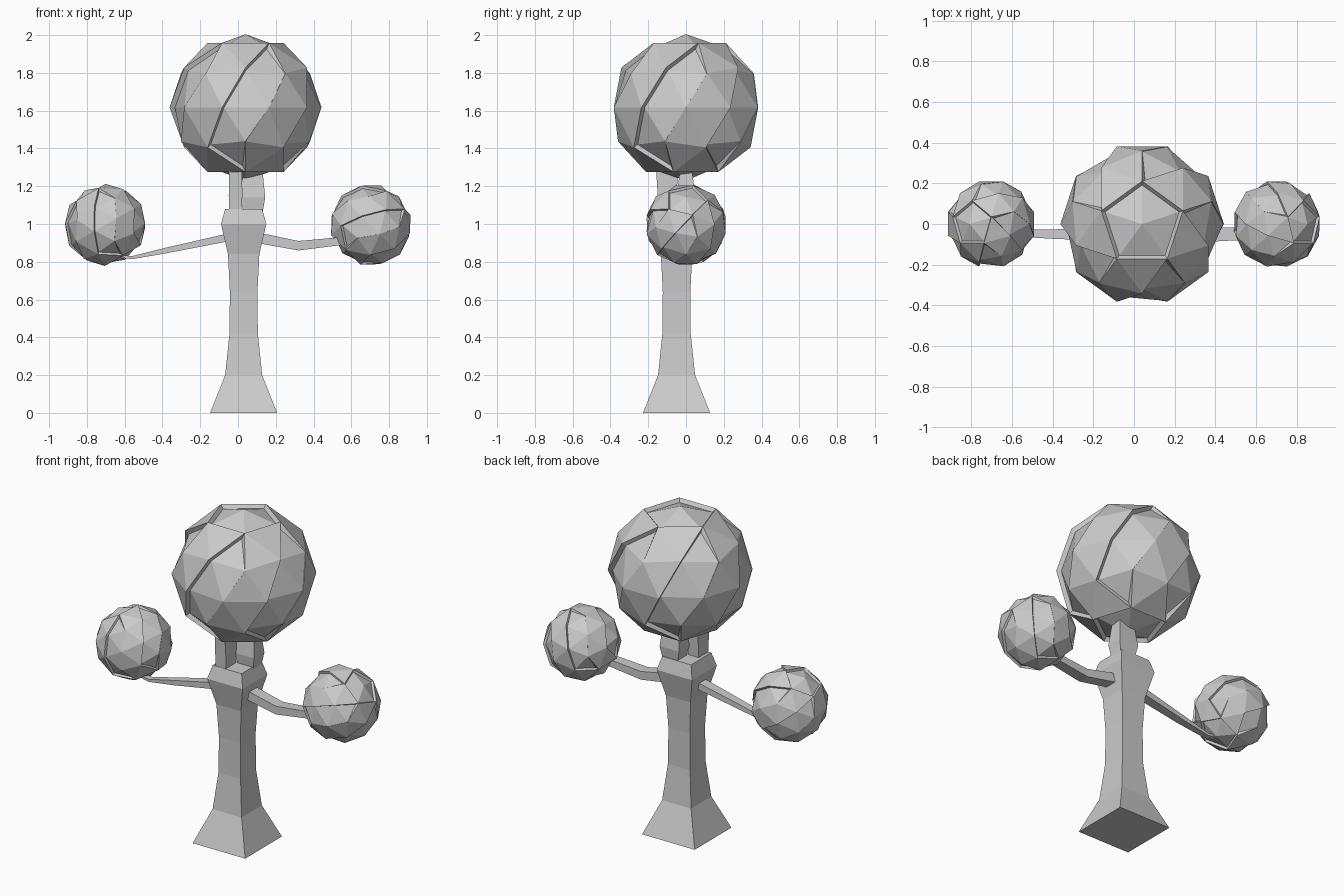
import bpy
import bmesh
import math
from mathutils import Matrix, Vector

cube = bpy.data.objects.get("Cube")
if cube:
    bpy.data.objects.remove(cube, do_unlink=True)

grey = bpy.data.materials.new("stone grey")
grey.use_nodes = True
colour = (0.6, 0.6, 0.6, 1)
grey.diffuse_color = colour
grey.node_tree.nodes["Principled BSDF"].inputs["Base Color"].default_value = colour


def finish(bm, name):
    bmesh.ops.recalc_face_normals(bm, faces=bm.faces)
    mesh = bpy.data.meshes.new(name)
    bm.to_mesh(mesh)
    bm.free()
    mesh.materials.append(grey)
    bpy.context.collection.objects.link(bpy.data.objects.new(name, mesh))


def loft(name, sections, u, v):
    """Square tube through (centre, half width along u, half width along v)."""
    bm = bmesh.new()
    u, v = Vector(u), Vector(v)
    rings = []
    for centre, a, b in sections:
        c = Vector(centre)
        rings.append([bm.verts.new(c + u * a * i + v * b * j)
                      for i, j in ((-1, -1), (1, -1), (1, 1), (-1, 1))])
    for low, high in zip(rings, rings[1:]):
        for k in range(4):
            n = (k + 1) % 4
            bm.faces.new((low[k], low[n], high[n], high[k]))
    bm.faces.new(rings[0])
    bm.faces.new(rings[-1])
    finish(bm, name)


def turn_gap(co, target):
    """Angle in degrees to the target within a fivefold sector."""
    angle = math.degrees(math.atan2(co.y, co.x)) + 126
    return abs((angle - target + 36) % 72 - 36)


def ball(name, centre, radius, tilt):
    """Faceted ball with sunken caps and five sunken spiral bands."""
    bm = bmesh.new()
    bmesh.ops.create_icosphere(bm, subdivisions=2, radius=1)
    bm.transform(Matrix.Rotation(math.pi / 2, 4, 'Z'))
    sunken = []
    for f in bm.faces:
        c = f.calc_center_median()
        if abs(c.z) > 0.8 or (abs(c.z) < 0.68 and turn_gap(c, 36 + 36 * c.z) < 18):
            sunken.append(f)
    bmesh.ops.inset_region(bm, faces=sunken, thickness=0.015, depth=0,
                           use_boundary=True, use_even_offset=True)
    # One long side of each band stays almost flush
    for vert in {v for f in sunken for v in f.verts}:
        d = vert.co.normalized()
        hinge = abs(d.z) < 0.7 and turn_gap(d, 54 + 40 * d.z) < 15
        vert.co = d * (0.992 if hinge else 0.965 if abs(d.z) > 0.98 else 0.93)
    bm.transform(Matrix.Translation(centre) @ tilt @ Matrix.Scale(radius, 4))
    finish(bm, name)


# Trunk with flared foot and shoulder
X, Y, Z = (1, 0, 0), (0, 1, 0), (0, 0, 1)
profile = ((0, 0.178), (0.2, 0.098), (0.42, 0.075), (0.64, 0.073),
           (0.84, 0.083), (1.0, 0.12), (1.08, 0.098))
loft("trunk", [((0.03, -0.05, z), r, r) for z, r in profile], X, Y)

# Two short stems carrying the large ball
loft("rear_stem", [((0.08, 0.0, 1.06), 0.05, 0.04), ((0.078, 0.0, 1.14), 0.066, 0.05),
                   ((0.08, 0.0, 1.3), 0.048, 0.03)], X, Y)
loft("front_stem", [((-0.015, -0.1, 1.06), 0.033, 0.045), ((-0.013, -0.1, 1.15), 0.036, 0.05),
                    ((-0.013, -0.1, 1.32), 0.034, 0.06)], X, Y)

# Side arms
loft("right_arm", [((0.0, -0.05, 0.94), 0.034, 0.022), ((-0.38, -0.05, 0.86), 0.024, 0.015),
                   ((-0.56, -0.045, 0.822), 0.018, 0.008), ((-0.64, -0.04, 0.83), 0.015, 0.006)], Y, Z)
loft("left_arm", [((0.06, -0.05, 0.94), 0.038, 0.03), ((0.13, -0.05, 0.922), 0.037, 0.028),
                  ((0.32, -0.055, 0.885), 0.035, 0.025),
                  ((0.6, -0.045, 0.915), 0.03, 0.02)], Y, Z)

# Faceted balls
ball("large_ball", (0.04, 0, 1.617), 0.402, Matrix.Identity(4))
ball("right_ball", (-0.703, 0, 0.995), 0.22, Matrix.Rotation(math.radians(-30), 4, 'Y'))
ball("left_ball", (0.703, 0, 0.995), 0.22, Matrix.Rotation(math.radians(45), 4, 'Y'))
